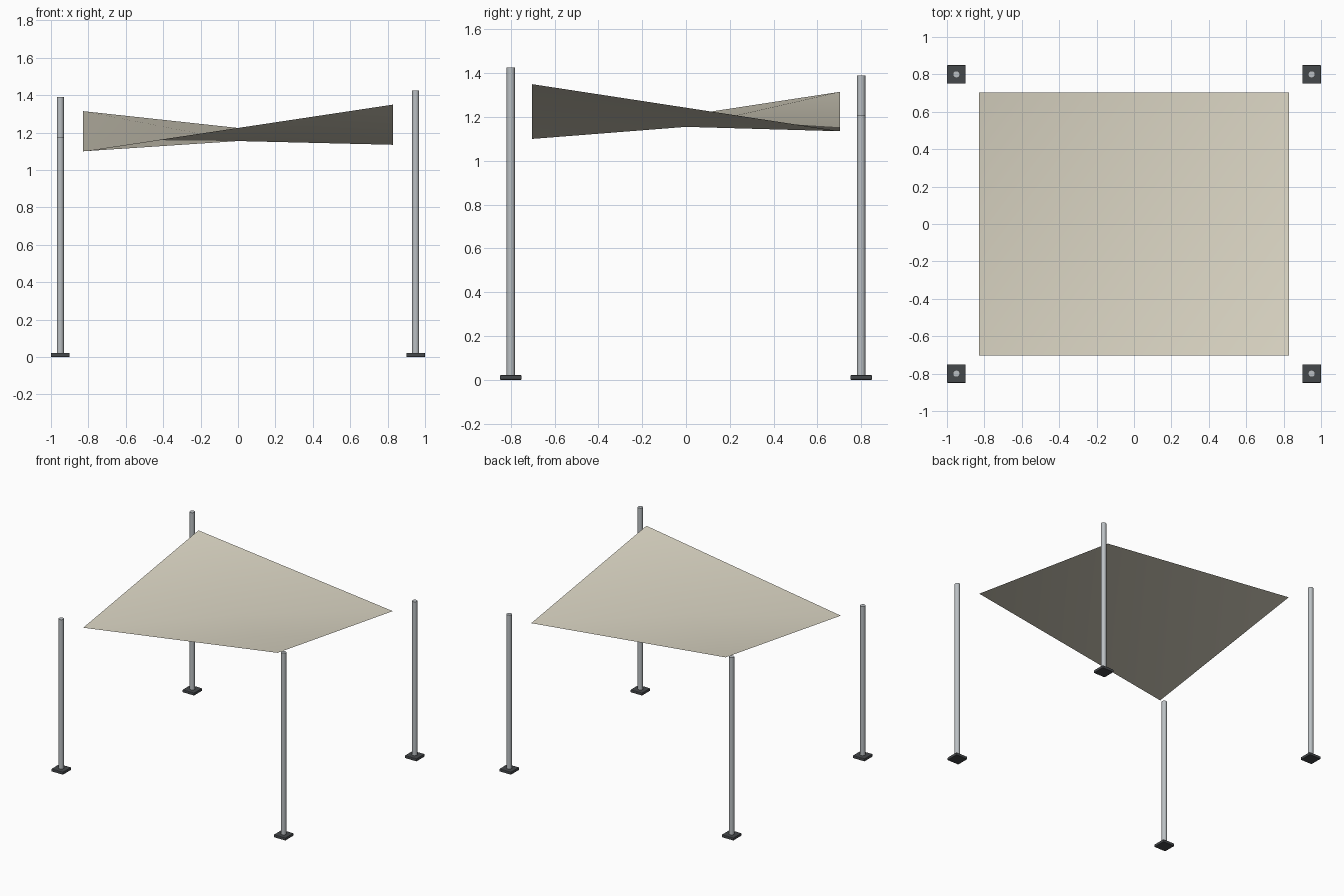
import bpy, bmesh

if "Cube" in bpy.data.objects:
    bpy.data.objects.remove(bpy.data.objects["Cube"])

POST_X, POST_Y = 0.95, 0.80      # post centres
SAIL_X, SAIL_Y = 0.83, 0.703     # sail corners
# (side, front/back, sail corner height)
CORNERS = [("front_left", -1, -1, 1.10), ("front_right", 1, -1, 1.35),
           ("back_right", 1, 1, 1.135), ("back_left", -1, 1, 1.315)]


def material(name, color):
    m = bpy.data.materials.new(name)
    m.diffuse_color = (*color, 1)
    m.use_nodes = True
    m.node_tree.nodes["Principled BSDF"].inputs["Base Color"].default_value = m.diffuse_color
    return m


steel = material("steel", (0.50, 0.53, 0.55))
dark = material("dark_metal", (0.06, 0.065, 0.07))
cloth = material("canvas", (0.72, 0.68, 0.56))


def post(name, x, y, top):
    bpy.ops.mesh.primitive_cylinder_add(vertices=24, radius=0.019, depth=top - 0.01,
                                        location=(x, y, (top + 0.01) / 2))
    ob = bpy.context.object
    ob.name = name + "_post"
    ob.data.materials.append(steel)
    bpy.ops.object.shade_smooth_by_angle()


def foot(name, x, y):
    bpy.ops.mesh.primitive_cube_add(size=1, location=(x, y, 0.011))
    ob = bpy.context.object
    ob.name = name + "_foot_plate"
    ob.scale = (0.10, 0.10, 0.022)
    bpy.ops.object.transform_apply(location=False, rotation=False, scale=True)
    ob.data.materials.append(dark)
    bev = ob.modifiers.new("edge", 'BEVEL')
    bev.width = 0.005
    bev.segments = 2


# posts rise a little above each sail corner
for name, sx, sy, z in CORNERS:
    post(name, sx * POST_X, sy * POST_Y, z + 0.075)
    foot(name, sx * POST_X, sy * POST_Y)

# sail: twisted sheet, four panels meeting at a sagging centre
bm = bmesh.new()
rim = [bm.verts.new((sx * SAIL_X, sy * SAIL_Y, z)) for _, sx, sy, z in CORNERS]
mid = bm.verts.new((0, 0, 1.155))
for i in range(4):
    bm.faces.new((rim[i], rim[(i + 1) % 4], mid)).smooth = True
me = bpy.data.meshes.new("shade_sail")
bm.to_mesh(me)
bm.free()
me.materials.append(cloth)
bpy.context.collection.objects.link(bpy.data.objects.new("shade_sail", me))
